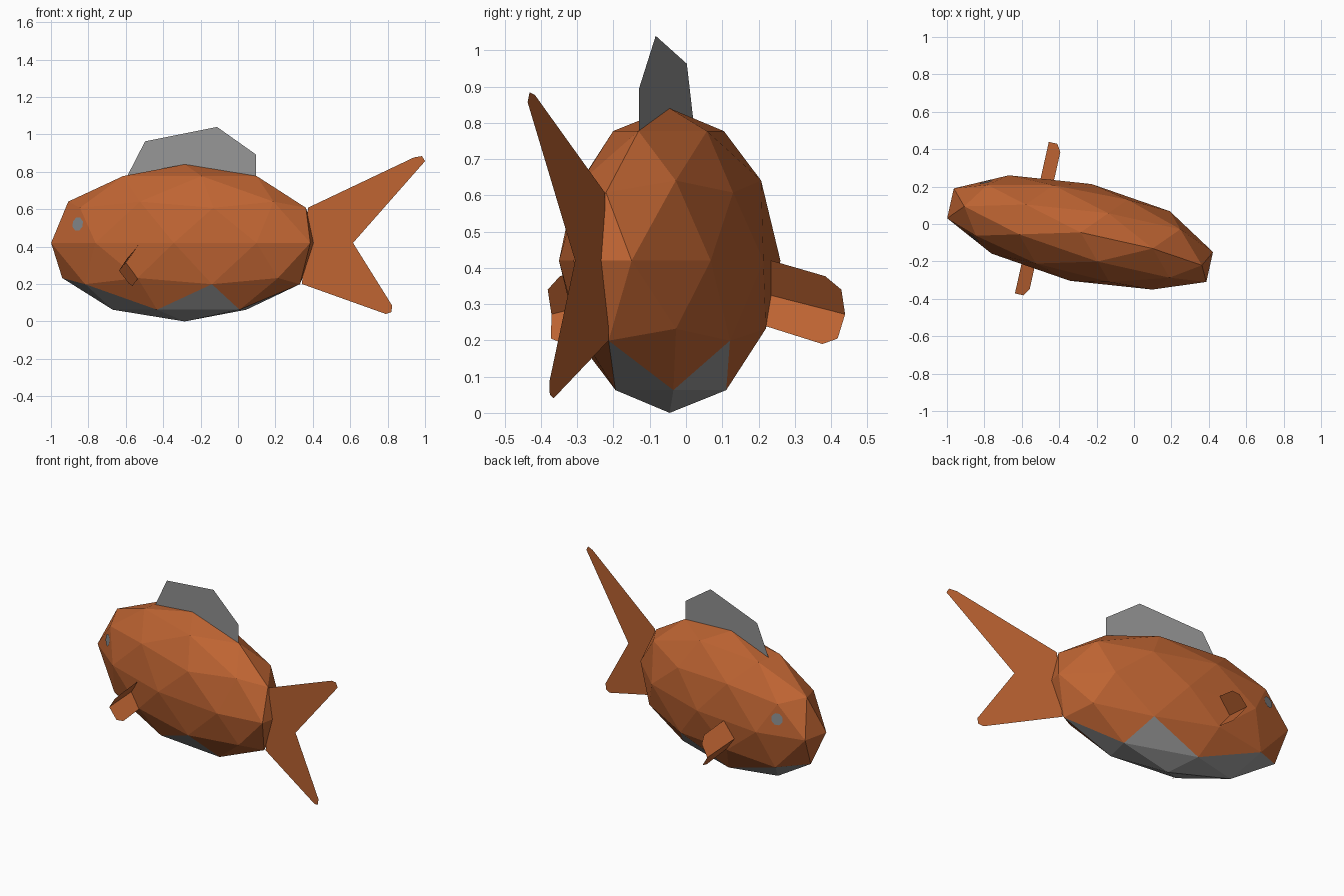
import bpy, bmesh, math
from mathutils import Vector, Matrix
from mathutils.bvhtree import BVHTree

if "Cube" in bpy.data.objects:
    bpy.data.objects.remove(bpy.data.objects["Cube"])


def material(name, rgb):
    m = bpy.data.materials.new(name)
    m.diffuse_color = (*rgb, 1)
    m.use_nodes = True
    m.node_tree.nodes["Principled BSDF"].inputs["Base Color"].default_value = m.diffuse_color
    return m


orange = material("orange scales", (0.515, 0.127, 0.032))
grey = material("grey fin and belly", (0.30, 0.30, 0.30))
eye_grey = material("eye grey", (0.23, 0.24, 0.25))

# The fish swims slightly turned about z
TURN = Matrix.Translation((-0.285, -0.045, 0)) @ Matrix.Rotation(math.radians(-12.6), 4, 'Z')


def add(name, mesh, mats, turned=True):
    ob = bpy.data.objects.new(name, mesh)
    bpy.context.collection.objects.link(ob)
    for m in mats:
        mesh.materials.append(m)
    if turned:
        ob.matrix_world = TURN
    return ob


def sheet(name, verts, faces, mat, turned=True):
    me = bpy.data.meshes.new(name)
    me.from_pydata(verts, [], faces)
    return add(name, me, [mat], turned)


# Body: stretched icosphere, tail end nudged sideways, grey belly
bm = bmesh.new()
bmesh.ops.create_icosphere(bm, subdivisions=2, radius=1)
for v in bm.verts:
    end = v.co.x > 0.84
    v.co = Vector((v.co.x * 0.75, v.co.y * 0.265, v.co.z * 0.42 + 0.42))
    if end:
        v.co.y -= 0.03
bm.normal_update()
for f in bm.faces:
    belly = f.normal.z < -0.65 and f.calc_center_median().x < 0.46
    f.material_index = 1 if belly else 0
tree = BVHTree.FromBMesh(bm)
me = bpy.data.meshes.new("body")
bm.to_mesh(me)
bm.free()
add("body", me, [orange, grey])

# Dorsal fin: flat sheet on the centre line
profile = [(-0.315, 0.777), (-0.217, 0.963), (0.177, 1.04), (0.39, 0.893), (0.39, 0.777)]
sheet("dorsal_fin", [(x, 0, z) for x, z in profile], [range(5)], grey)

# Tail fin: forked flat sheet, bent a little further than the body
fork = [(0.374, 0.608), (0.941, 0.877), (0.984, 0.884), (1.0, 0.857), (0.615, 0.42),
        (0.824, 0.085), (0.82, 0.05), (0.79, 0.04), (0.342, 0.20)]
sheet("tail_fin", [(x, -0.224 - 0.34 * (x - 0.374), z) for x, z in fork],
      [(0, 1, 2, 3, 4), (0, 4, 8), (4, 5, 6, 7, 8)], orange, False)

# Side fins (folded sheets) and eyes (thin discs on the body surface)
fin = [(-0.2, 0.17, 0.435), (-0.2, 0.375, 0.377), (-0.225, 0.415, 0.34),
       (-0.272, 0.415, 0.272), (-0.272, 0.17, 0.333),
       (-0.222, 0.405, 0.205), (-0.208, 0.365, 0.19), (-0.208, 0.17, 0.25)]
for side, s in (("left", -1), ("right", 1)):
    sheet("side_fin_" + side, [(x, s * y + 0.02, z) for x, y, z in fin],
          [(0, 1, 2, 3, 4), (4, 3, 5, 6, 7)], orange)
    hit, n, _, _ = tree.ray_cast(Vector((-0.55, s, 0.52)), Vector((0, -s, 0)))
    rot = n.to_track_quat('Z', 'Y')
    ring = [hit + n * 0.005 + rot @ Vector((0.037 * math.cos(a), 0.037 * math.sin(a), 0))
            for a in (math.tau * (i + 0.5) / 8 for i in range(8))]
    sheet("eye_" + side, ring, [range(8)], eye_grey)
